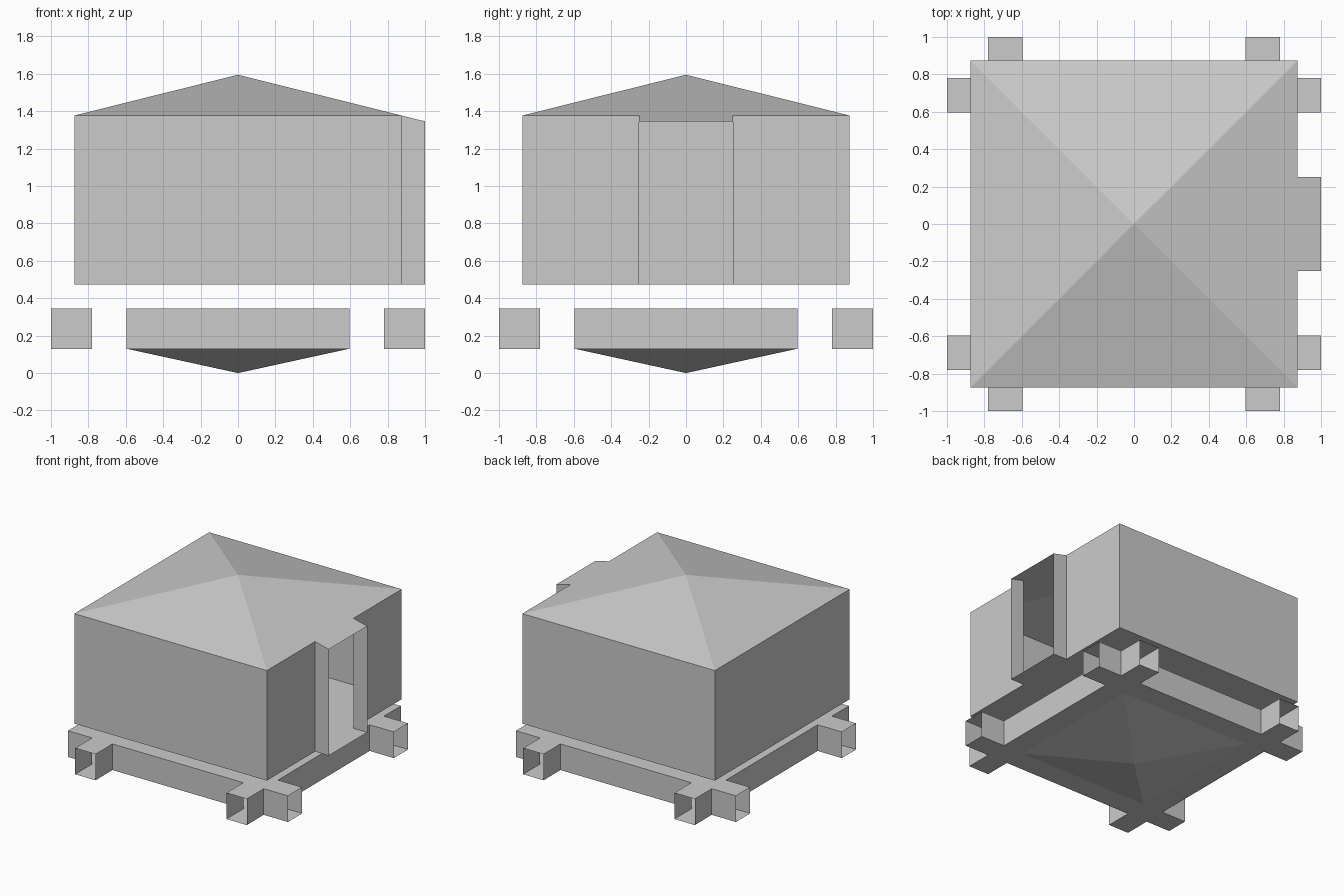
import bpy
import bmesh

cube = bpy.data.objects.get("Cube")
if cube:
    bpy.data.objects.remove(cube)

grey = bpy.data.materials.new("plain grey")
grey.use_nodes = True
COLOUR = (0.6, 0.6, 0.6, 1)
grey.diffuse_color = COLOUR
grey.node_tree.nodes["Principled BSDF"].inputs["Base Color"].default_value = COLOUR


def build(name, polygons):
    """Join loose polygons into one flat-shaded sheet object."""
    bm = bmesh.new()
    for points in polygons:
        bm.faces.new([bm.verts.new(p) for p in points])
    bmesh.ops.remove_doubles(bm, verts=bm.verts, dist=0.001)
    mesh = bpy.data.meshes.new(name)
    bm.to_mesh(mesh)
    bm.free()
    mesh.materials.append(grey)
    obj = bpy.data.objects.new(name, mesh)
    bpy.context.collection.objects.link(obj)
    return obj


def square(r, z):
    return [(-r, -r, z), (r, -r, z), (r, r, z), (-r, r, z)]


def wall(a, b, z0, z1):
    return [(*a, z0), (*b, z0), (*b, z1), (*a, z1)]


def pyramid(r, z, apex):
    ring = square(r, z)
    return [[ring[i], ring[(i + 1) % 4], (0, 0, apex)] for i in range(4)]


# Room: thin walls, floor, and a doorway gap on the left side
R, FLOOR, EAVE, PEAK = 0.875, 0.473, 1.377, 1.595
DOOR, PORCH, LINTEL = 0.25, 1.0, 1.346
corners = [(R, DOOR), (R, R), (-R, R), (-R, -R), (R, -R), (R, -DOOR)]
build("room_walls", [wall(a, b, FLOOR, EAVE) for a, b in zip(corners, corners[1:])])
build("room_floor", [square(R, FLOOR)[::-1]])
build("roof", pyramid(R, EAVE, PEAK))

# Porch: open passage whose top carries on the roof slope
porch = [[(R, -DOOR, FLOOR), (R, DOOR, FLOOR), (PORCH, DOOR, FLOOR), (PORCH, -DOOR, FLOOR)],
         [(R, -DOOR, EAVE), (PORCH, -DOOR, LINTEL), (PORCH, DOOR, LINTEL), (R, DOOR, EAVE)]]
for s in (-1, 1):
    side = [(R, s * DOOR, FLOOR), (PORCH, s * DOOR, FLOOR),
            (PORCH, s * DOOR, LINTEL), (R, s * DOOR, EAVE)]
    porch.append(side if s < 0 else side[::-1])
build("door_passage", porch)

# Base frame: crossing hollow beams with open ends, laid out on a cell grid
LOW, HIGH = 0.13, 0.345
grid = [-1, -0.78, -0.595, 0.595, 0.78, 1]


def is_beam(i, j):
    return i in (1, 3) or j in (1, 3)


frame = []
for i in range(5):
    for j in range(5):
        if not is_beam(i, j):
            continue
        x0, x1, y0, y1 = grid[i], grid[i + 1], grid[j], grid[j + 1]
        cell = [(x0, y0), (x1, y0), (x1, y1), (x0, y1)]
        frame.append([(*p, HIGH) for p in cell])
        frame.append([(*p, LOW) for p in reversed(cell)])
        for k, (di, dj) in enumerate([(0, -1), (1, 0), (0, 1), (-1, 0)]):
            ni, nj = i + di, j + dj
            if 0 <= ni < 5 and 0 <= nj < 5 and not is_beam(ni, nj):
                frame.append(wall(cell[k], cell[(k + 1) % 4], LOW, HIGH))
build("base_frame", frame)

# Centre of the base: flat deck above, shallow inverted pyramid below
build("base_deck", [square(grid[3], HIGH)])
build("base_underside", [p[::-1] for p in pyramid(grid[3], LOW, 0)])
